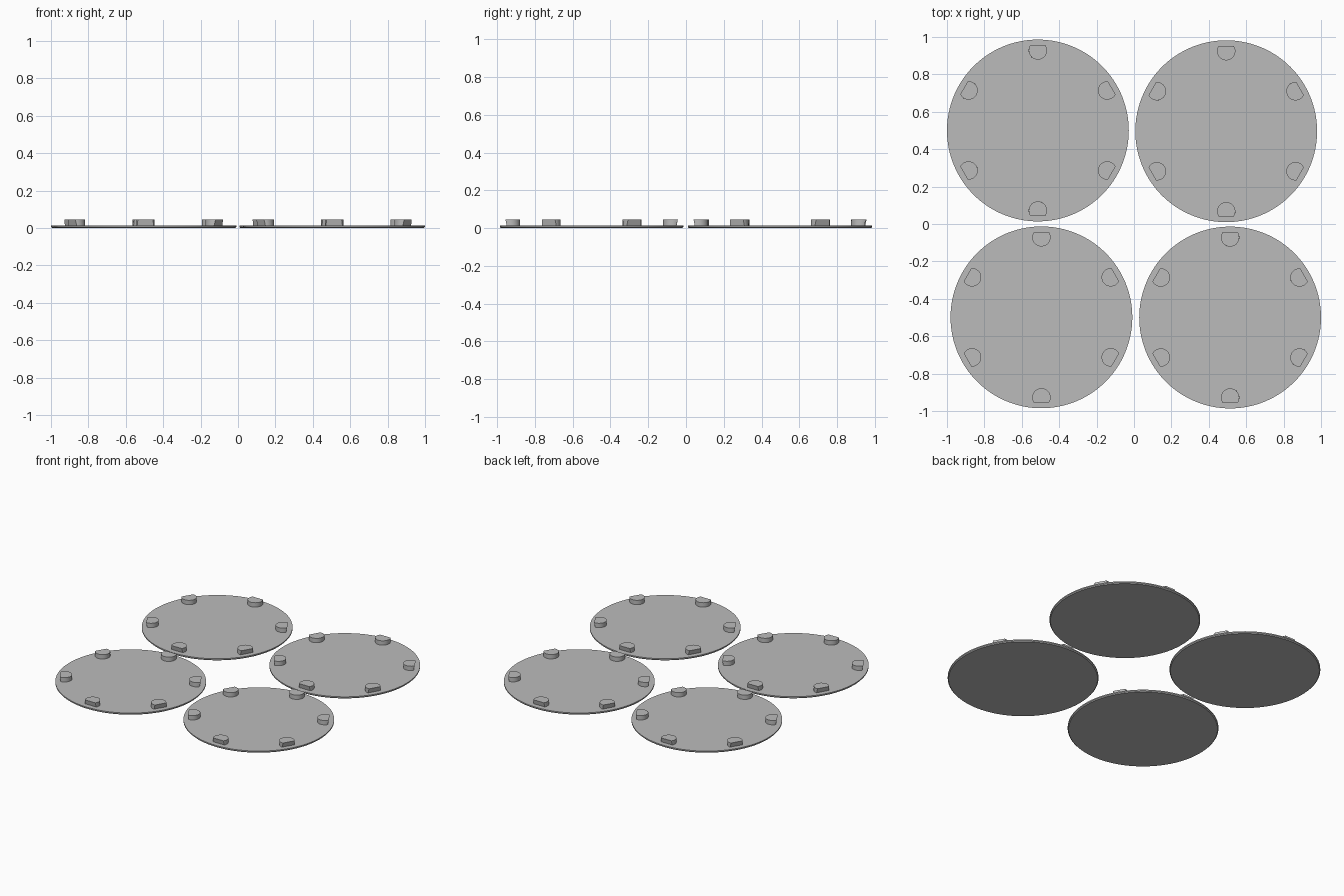
import bpy, bmesh, math

if "Cube" in bpy.data.objects:
    bpy.data.objects.remove(bpy.data.objects["Cube"])

grey = bpy.data.materials.new("plain grey")
grey.diffuse_color = (0.5, 0.5, 0.5, 1)
grey.use_nodes = True
grey.node_tree.nodes["Principled BSDF"].inputs["Base Color"].default_value = grey.diffuse_color

PLATE_R, PLATE_TOP, PEG_TOP = 0.486, 0.014, 0.045
PEG_R, PEG_DIST, PEG_CUT = 0.049, 0.428, 0.028


def loft(name, rings, location, angle=0.0):
    """Solid through stacked rings of points, capped at both ends."""
    bm = bmesh.new()
    loops = [[bm.verts.new(p) for p in ring] for ring in rings]
    for low, high in zip(loops, loops[1:]):
        n = len(low)
        for i in range(n):
            j = (i + 1) % n
            bm.faces.new((low[i], low[j], high[j], high[i]))
    bm.faces.new(loops[0][::-1])
    bm.faces.new(loops[-1])
    mesh = bpy.data.meshes.new(name)
    bm.to_mesh(mesh)
    bm.free()
    mesh.materials.append(grey)
    obj = bpy.data.objects.new(name, mesh)
    obj.location = location
    obj.rotation_euler.z = angle
    bpy.context.collection.objects.link(obj)
    bpy.context.view_layer.objects.active = obj
    bpy.ops.object.select_all(action='DESELECT')
    obj.select_set(True)
    bpy.ops.object.shade_smooth_by_angle(angle=math.radians(30))
    return obj


def circle(r, z, n=128):
    return [(r * math.cos(2 * math.pi * i / n), r * math.sin(2 * math.pi * i / n), z)
            for i in range(n)]


def peg_outline(cut, z, n=28):
    # Round arc closed by a straight chord on the outward (+x) side
    a = math.acos(cut / PEG_R)
    return [(PEG_R * math.cos(a + (2 * math.pi - 2 * a) * i / n),
             PEG_R * math.sin(a + (2 * math.pi - 2 * a) * i / n), z)
            for i in range(n + 1)]


# Four discs laid out in a slightly skewed square
for cx, cy in [(-0.514, 0.5), (0.493, 0.496), (-0.495, -0.499), (0.514, -0.5)]:
    # Thin plate with a chamfered lower edge
    loft("plate", [circle(PLATE_R - 0.006, 0), circle(PLATE_R, 0.006),
                   circle(PLATE_R, PLATE_TOP)], (cx, cy, 0))
    # Six pegs around the rim, flat side leaning outward
    for k in range(6):
        a = math.radians(90 + 60 * k)
        loft("peg", [peg_outline(PEG_CUT - 0.007, PLATE_TOP - 0.004),
                     peg_outline(PEG_CUT, PEG_TOP)],
             (cx + PEG_DIST * math.cos(a), cy + PEG_DIST * math.sin(a), 0), a)
